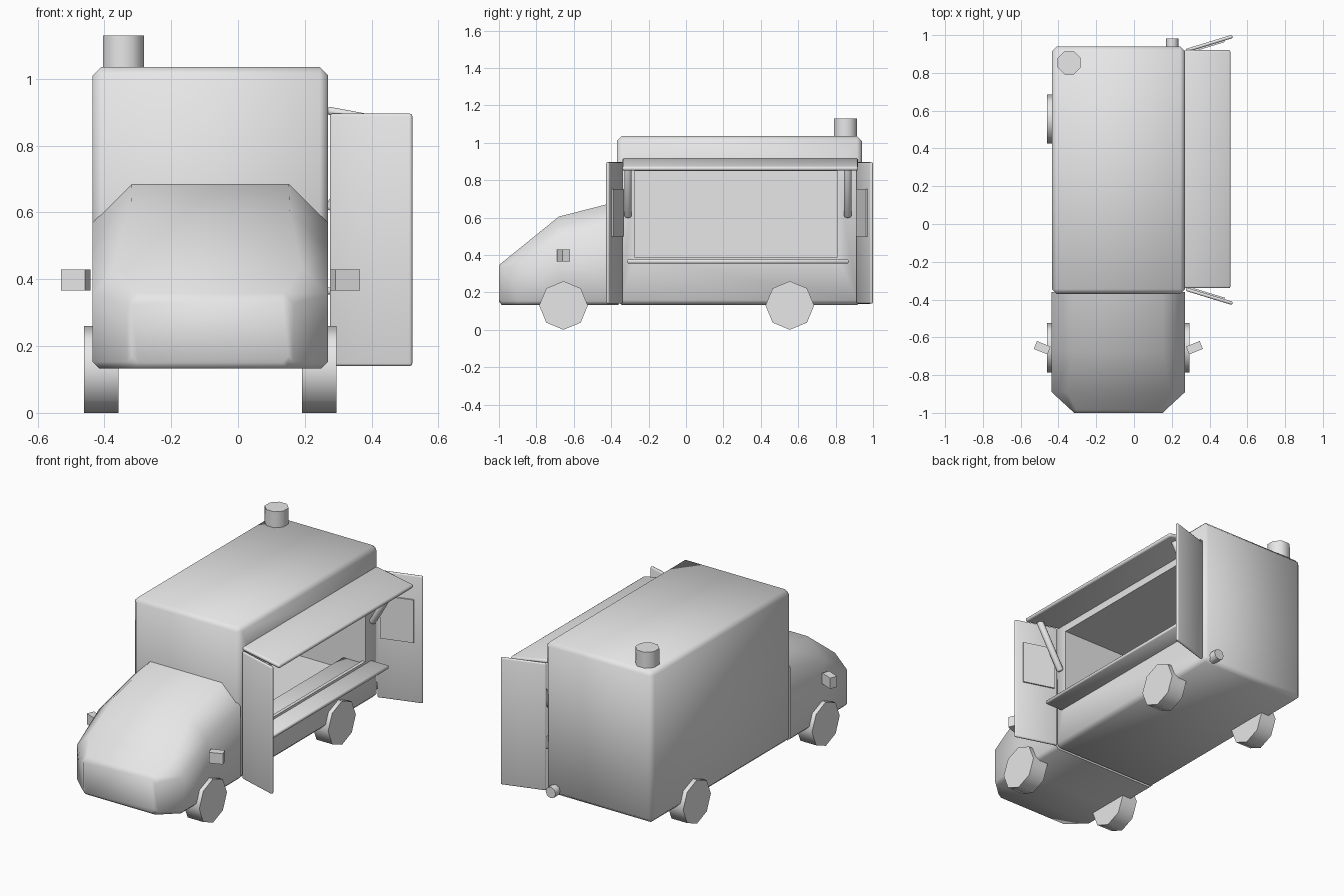
import bpy, bmesh, math
from mathutils import Vector

cube = bpy.data.objects.get("Cube")
if cube:
    bpy.data.objects.remove(cube, do_unlink=True)

grey = bpy.data.materials.new("light_grey")
grey.use_nodes = True
grey.diffuse_color = (0.8, 0.8, 0.8, 1)
grey.node_tree.nodes["Principled BSDF"].inputs["Base Color"].default_value = (0.8, 0.8, 0.8, 1)

MID = -0.083   # centre line of the van body


def finish(ob, name, bevel=0.0, segments=1, cutter=None, smooth=True):
    """Name, colour, bevel, cut and shade one part."""
    ob.name = ob.data.name = name
    ob.data.materials.append(grey)
    if bevel:
        m = ob.modifiers.new("bevel", "BEVEL")
        m.width, m.segments = bevel, segments
        m.limit_method = "ANGLE"
        m.angle_limit = math.radians(50)
    for c in cutter or []:
        m = ob.modifiers.new("cut", "BOOLEAN")
        m.object, m.solver = c, "EXACT"
    bpy.ops.object.select_all(action="DESELECT")
    ob.select_set(True)
    bpy.context.view_layer.objects.active = ob
    for m in list(ob.modifiers):
        bpy.ops.object.modifier_apply(modifier=m.name)
    if smooth:
        bpy.ops.object.shade_smooth_by_angle(angle=math.radians(60))
    return ob


def box(name, centre, size, rot=(0, 0, 0), **kw):
    bpy.ops.mesh.primitive_cube_add(size=1, location=centre)
    ob = bpy.context.object
    ob.scale = size
    bpy.ops.object.transform_apply(location=False, rotation=False, scale=True)
    ob.rotation_euler = rot
    return finish(ob, name, **kw)


def span(name, lo, hi, **kw):
    lo, hi = Vector(lo), Vector(hi)
    return box(name, (lo + hi) / 2, hi - lo, **kw)


def rod(name, a, b, radius, sides=8, turn=0.0, **kw):
    a, b = Vector(a), Vector(b)
    bpy.ops.mesh.primitive_cylinder_add(vertices=sides, radius=radius, depth=(b - a).length)
    ob = bpy.context.object
    bpy.ops.object.select_all(action="DESELECT")
    ob.select_set(True)
    ob.rotation_euler.z = turn
    bpy.ops.object.transform_apply(location=False, rotation=True, scale=False)
    ob.location = (a + b) / 2
    ob.rotation_euler = (b - a).to_track_quat("Z", "Y").to_euler()
    return finish(ob, name, **kw)


# Cargo box with a hollow kitchen and a serving opening on its left side
room = span("room_cutter", (-0.24, -0.275, 0.31), (0.25, 0.81, 0.85), smooth=False)
hatch = span("hatch_cutter", (0.2, -0.275, 0.39), (0.4, 0.81, 0.85), smooth=False)
span("cargo_box", (-0.435, -0.37, 0.133), (0.27, 0.94, 1.035), bevel=0.025, cutter=[room, hatch])
for c in (room, hatch):
    bpy.data.objects.remove(c, do_unlink=True)

# Cab lofted from cross-sections: y, half width, bottom, top, top chamfer
stations = [(-0.36, 0.353, 0.133, 0.687, 0.118), (-0.68, 0.353, 0.133, 0.605, 0.115),
            (-0.89, 0.353, 0.133, 0.435, 0.08), (-0.985, 0.25, 0.133, 0.358, 0.03),
            (-1.0, 0.235, 0.15, 0.345, 0.02)]
bm = bmesh.new()
rings = []
for y, w, low, top, c in stations:
    half = [(w - 0.02, low), (w, low + 0.02), (w, top - c), (w - c, top)]
    ring = half + [(-x, z) for x, z in reversed(half)]
    rings.append([bm.verts.new((MID + x, y, z)) for x, z in ring])
for a, b in zip(rings, rings[1:]):
    for i in range(len(a)):
        j = (i + 1) % len(a)
        bm.faces.new((a[i], a[j], b[j], b[i]))
bm.faces.new(rings[0])
bm.faces.new(rings[-1])
bmesh.ops.recalc_face_normals(bm, faces=bm.faces)
mesh = bpy.data.meshes.new("cab")
bm.to_mesh(mesh)
bm.free()
cab = bpy.data.objects.new("cab", mesh)
bpy.context.collection.objects.link(cab)
finish(cab, "cab")

# Wheels and wing mirrors, in left and right pairs
for side, label in ((1, "left"), (-1, "right")):
    for y, place in ((-0.655, "front"), (0.555, "rear")):
        rod(f"{place}_wheel_{label}", (MID + side * 0.275, y, 0.13),
            (MID + side * 0.378, y, 0.13), 0.13)
    box(f"mirror_{label}", (MID + side * 0.403, -0.655, 0.398), (0.078, 0.045, 0.064),
        rot=(0, 0, side * math.radians(22)))

# Roof vent and tail pipe
rod("roof_vent", (-0.343, 0.853, 1.0), (-0.343, 0.853, 1.13), 0.066, turn=math.pi / 8)
rod("tail_pipe", (0.202, 0.9, 0.17), (0.202, 0.983, 0.17), 0.033)

# Awning sloping outwards, and the serving shelf through the opening
box("awning", (0.388, 0.29, 0.883), (0.25, 1.26, 0.024),
    rot=(0, math.radians(10.5), 0), bevel=0.01, segments=2)
span("serving_shelf", (0.12, -0.315, 0.355), (0.385, 0.87, 0.376), bevel=0.005)
for y, place in ((-0.31, "front"), (0.865, "rear")):
    rod(f"awning_strut_{place}", (0.277, y, 0.605), (0.43, y, 0.87), 0.02, sides=10,
        bevel=0.008, segments=2)

# Open side doors, each with a raised window panel on its inner face
for y, out, place in ((-0.345, -1, "front"), (0.918, 1, "rear")):
    tilt = out * math.radians(17)
    along = Vector((math.cos(tilt), math.sin(tilt), 0))
    inward = Vector((-along.y, along.x, 0)) * -out
    hinge = Vector((0.275, y, 0.518))
    box(f"door_{place}", hinge + along * 0.129, (0.258, 0.018, 0.756), rot=(0, 0, tilt),
        bevel=0.008, segments=2)
    box(f"door_window_{place}", hinge + along * 0.115 + inward * 0.011 + Vector((0, 0, 0.108)),
        (0.19, 0.012, 0.255), rot=(0, 0, tilt))
